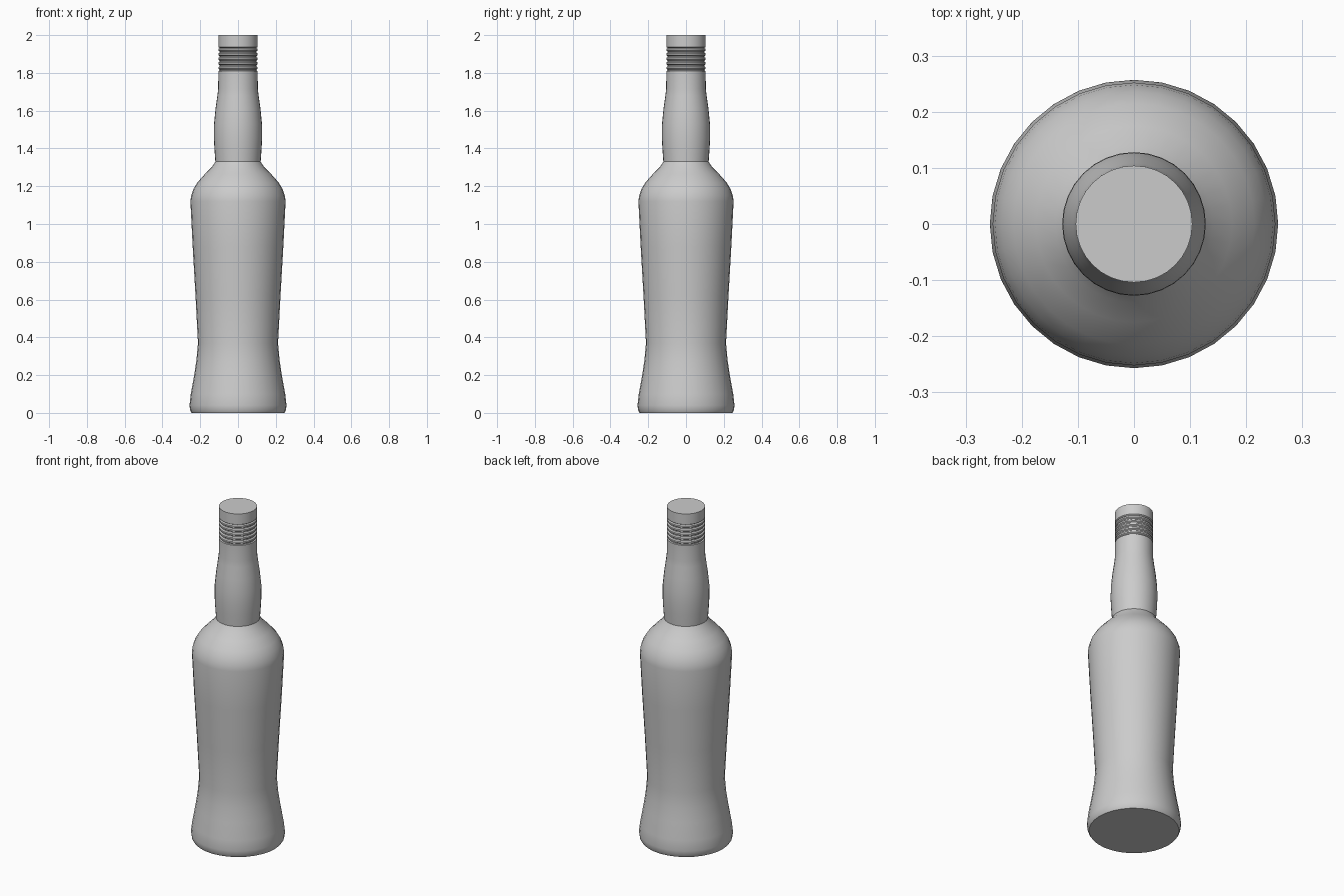
import bpy, bmesh, math

cube = bpy.data.objects.get("Cube")
if cube:
    bpy.data.objects.remove(cube, do_unlink=True)

SIDES = 32


def make_material(name, rgb):
    mat = bpy.data.materials.new(name)
    mat.use_nodes = True
    mat.diffuse_color = (*rgb, 1)
    mat.node_tree.nodes["Principled BSDF"].inputs["Base Color"].default_value = (*rgb, 1)
    return mat


def lathe(name, profile, mat, cap_bottom=False, cap_top=False):
    """Revolve (radius, height) points around the z axis."""
    bm = bmesh.new()
    rings = []
    for r, z in profile:
        angles = [2 * math.pi * i / SIDES for i in range(SIDES)]
        rings.append([bm.verts.new((r * math.cos(a), r * math.sin(a), z)) for a in angles])
    for low, high in zip(rings, rings[1:]):
        for i in range(SIDES):
            j = (i + 1) % SIDES
            bm.faces.new((low[i], low[j], high[j], high[i]))
    if cap_bottom:
        bm.faces.new(rings[0][::-1])
    if cap_top:
        bm.faces.new(rings[-1])
    mesh = bpy.data.meshes.new(name)
    bm.to_mesh(mesh)
    bm.free()
    mesh.materials.append(mat)
    obj = bpy.data.objects.new(name, mesh)
    bpy.context.collection.objects.link(obj)
    bpy.ops.object.select_all(action='DESELECT')
    obj.select_set(True)
    bpy.context.view_layer.objects.active = obj
    bpy.ops.object.shade_smooth_by_angle(angle=math.radians(35))
    return obj


grey = make_material("plain grey", (0.6, 0.6, 0.6))

# Body: flared foot, narrow waist, wide shoulder
body = [(0.246, 0), (0.253, 0.012), (0.257, 0.04), (0.25, 0.1), (0.232, 0.2),
        (0.22, 0.28), (0.212, 0.37), (0.225, 0.62), (0.24, 0.88), (0.252, 1.12),
        (0.248, 1.15), (0.236, 1.185), (0.215, 1.22), (0.175, 1.265),
        (0.14, 1.3), (0.12, 1.33)]
lathe("bottle_body", body, grey, cap_bottom=True)

# Neck: gentle bulge tapering to the cap
neck = [(0.12, 1.33), (0.125, 1.4), (0.128, 1.46), (0.127, 1.53), (0.119, 1.61),
        (0.109, 1.68), (0.105, 1.715), (0.104, 1.81)]
lathe("bottle_neck", neck, grey)

# Cap: thin grooves between rounded ridges under a plain top
cap = [(0.104, 1.81)]
for k in range(5):
    z = 1.812 + k * 0.024
    cap += [(0.097, z), (0.097, z + 0.005), (0.104, z + 0.01), (0.104, z + 0.019)]
cap += [(0.097, 1.932), (0.104, 1.937), (0.104, 2.0)]
lathe("screw_cap", cap, grey, cap_top=True)
